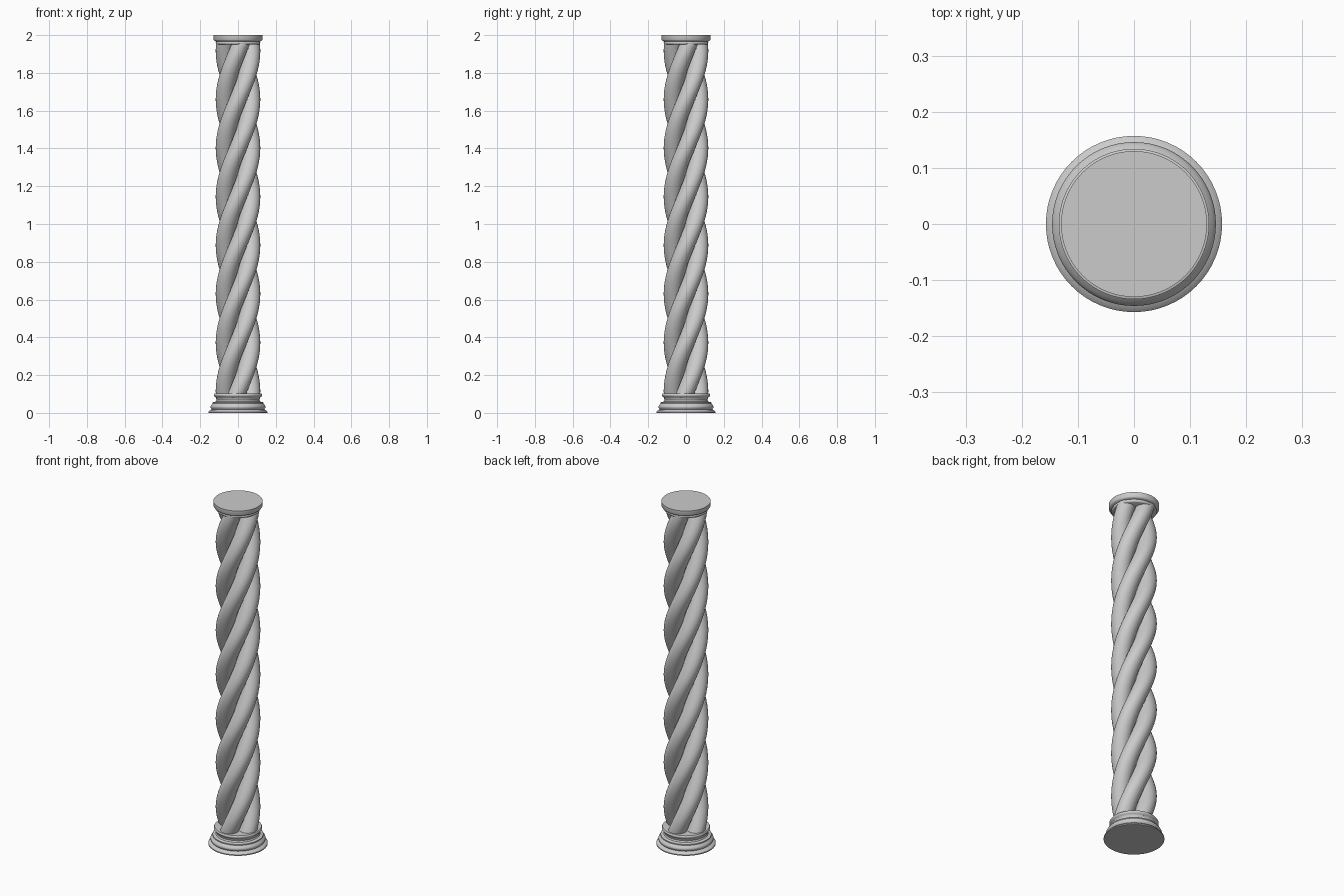
import bpy, bmesh, math

if "Cube" in bpy.data.objects:
    bpy.data.objects.remove(bpy.data.objects["Cube"])

def finish(bm, name, angle):
    bmesh.ops.recalc_face_normals(bm, faces=bm.faces)
    me = bpy.data.meshes.new(name)
    bm.to_mesh(me)
    bm.free()
    ob = bpy.data.objects.new(name, me)
    bpy.context.collection.objects.link(ob)
    bpy.ops.object.select_all(action='DESELECT')
    ob.select_set(True)
    bpy.context.view_layer.objects.active = ob
    bpy.ops.object.shade_smooth_by_angle(angle=math.radians(angle))
    return ob

def loft(bm, rings):
    loops = [[bm.verts.new(p) for p in ring] for ring in rings]
    for a, b in zip(loops, loops[1:]):
        n = len(a)
        for i in range(n):
            bm.faces.new((a[i], a[(i + 1) % n], b[(i + 1) % n], b[i]))
    bm.faces.new(loops[0])
    bm.faces.new(loops[-1])

def lathe(name, profile, n=64):
    bm = bmesh.new()
    loft(bm, [[(r * math.cos(2 * math.pi * i / n), r * math.sin(2 * math.pi * i / n), z)
               for i in range(n)] for r, z in profile])
    return finish(bm, name, 35)

def bulge(r, z0, z1, depth, steps=6):
    """Half-round moulding between two heights."""
    return [(r + depth * math.sin(math.pi * k / steps), z0 + (z1 - z0) * k / steps)
            for k in range(steps + 1)]

# Twisted shaft: four touching round strands, extruded with a twist
STRANDS, CENTRE, RADIUS, PITCH, PHASE = 4, 0.069, 0.049, 1.03, -0.70
Z0, Z1, STEPS = 0.08, 1.975, 170

def lobed_radius(a):
    half = math.pi / STRANDS
    d = (a + half) % (2 * half) - half
    return CENTRE * math.cos(d) + math.sqrt(max(0, RADIUS ** 2 - (CENTRE * math.sin(d)) ** 2))

rings = []
for k in range(STEPS + 1):
    z = Z0 + (Z1 - Z0) * k / STEPS
    twist = 2 * math.pi * z / PITCH + PHASE
    ring = []
    for i in range(96):
        a = 2 * math.pi * i / 96
        r = lobed_radius(a)
        ring.append((r * math.cos(a + twist), r * math.sin(a + twist), z))
    rings.append(ring)
bm = bmesh.new()
loft(bm, rings)
finish(bm, "twisted_shaft", 40)

# Moulded foot
lathe("base", [(0.157, 0), (0.157, 0.006), (0.149, 0.014)]
      + bulge(0.138, 0.018, 0.046, 0.008)
      + [(0.134, 0.05), (0.134, 0.056), (0.118, 0.06), (0.114, 0.068), (0.116, 0.078), (0.121, 0.084)]
      + bulge(0.124, 0.086, 0.102, 0.004))

# Capital
lathe("capital", [(0.112, 1.95)] + bulge(0.115, 1.952, 1.966, 0.003)
      + [(0.122, 1.968), (0.127, 1.971), (0.13, 1.976), (0.13, 2.0)])
